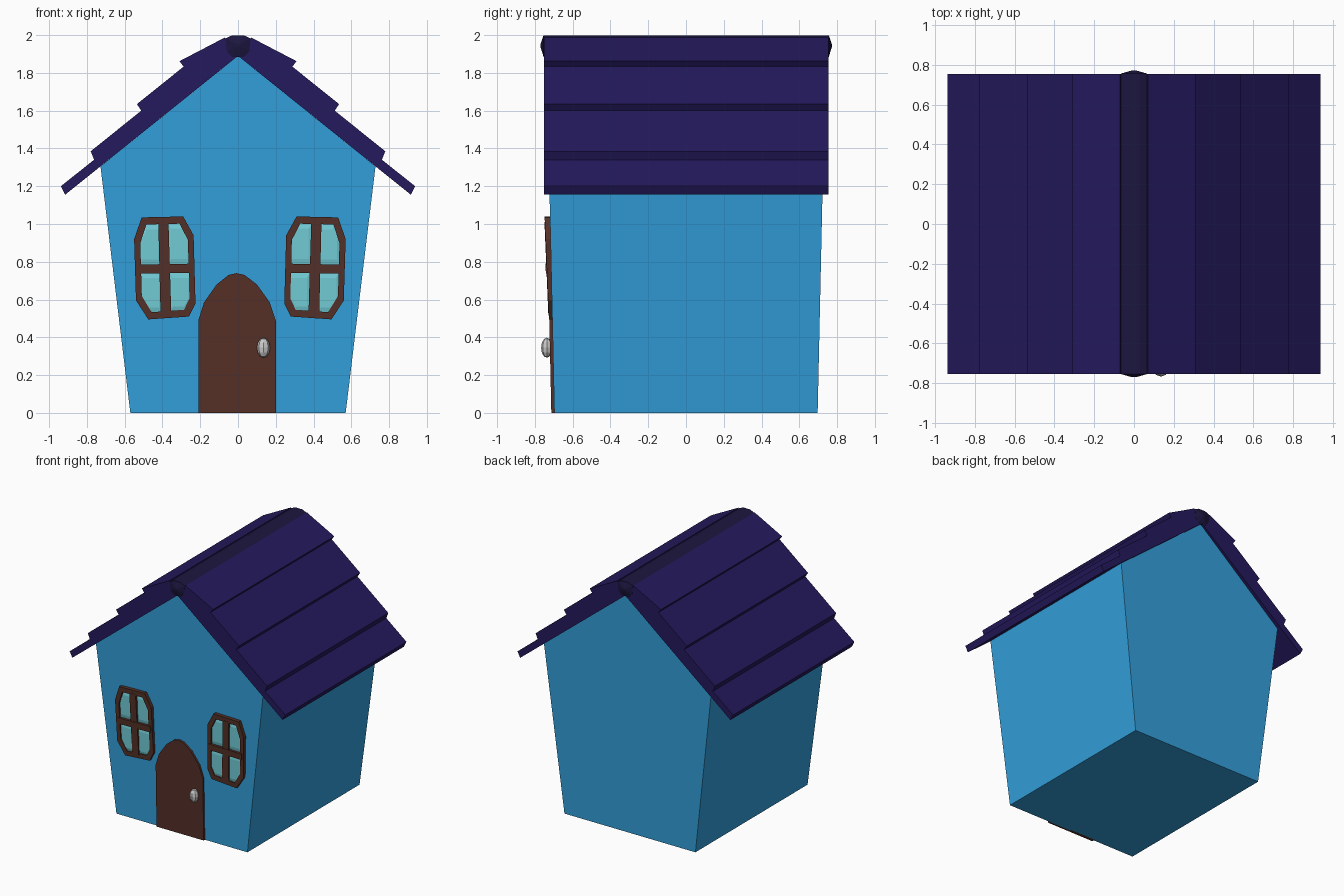
import bpy, bmesh

if "Cube" in bpy.data.objects:
    bpy.data.objects.remove(bpy.data.objects["Cube"])


def material(name, rgb):
    m = bpy.data.materials.new(name)
    m.diffuse_color = (*rgb, 1)
    m.use_nodes = True
    m.node_tree.nodes["Principled BSDF"].inputs["Base Color"].default_value = m.diffuse_color
    return m


BLUE = material("wall_blue", (0.033, 0.352, 0.716))
ROOF = material("roof_purple", (0.018, 0.010, 0.110))
CAP = material("ridge_dark", (0.012, 0.008, 0.050))
WOOD = material("wood_brown", (0.091, 0.030, 0.021))
GLASS = material("glass", (0.170, 0.610, 0.680))


def loft(name, loops, mat, close=False):
    """Skin successive loops of 3D points; cap both ends, or join them into a ring."""
    bm = bmesh.new()
    rows = [[bm.verts.new(p) for p in loop] for loop in loops]
    n = len(rows[0])
    pairs = list(zip(rows, rows[1:])) + ([(rows[-1], rows[0])] if close else [])
    for a, b in pairs:
        for i in range(n):
            j = (i + 1) % n
            bm.faces.new((a[i], a[j], b[j], b[i]))
    if not close:
        bm.faces.new(rows[0])
        bm.faces.new(rows[-1])
    bmesh.ops.recalc_face_normals(bm, faces=bm.faces)
    mesh = bpy.data.meshes.new(name)
    bm.to_mesh(mesh)
    bm.free()
    ob = bpy.data.objects.new(name, mesh)
    bpy.context.collection.objects.link(ob)
    if mat:
        mesh.materials.append(mat)
    return ob


def wall_y(z):
    return -0.697 - 0.022 * z


def on_wall(outline, off, lean=0.0):
    """Place an (x, z) outline on the leaning front wall, pushed out by off."""
    return [(x, wall_y(z) - off - lean * z, z) for x, z in outline]


def scaled(outline, centre, sx, sz):
    cx, cz = centre
    return [(cx + (x - cx) * sx, cz + (z - cz) * sz) for x, z in outline]


# House body: flaring pentagon
body = [(-0.57, 0), (0.57, 0), (0.728, 1.305), (0, 1.89), (-0.728, 1.305)]
front = on_wall(body, 0)
loft("house_body", [front, [(x, -y, z) for x, y, z in front]], BLUE)

# Roof: stepped boards, profile mirrored about the ridge
top = [(0.915, 1.155), (0.938, 1.20), (0.762, 1.34), (0.78, 1.385), (0.512, 1.60),
       (0.535, 1.635), (0.288, 1.833), (0.31, 1.862), (0.07, 1.987), (0.045, 1.93)]
profile = [(0, 1.89)] + top + [(-x, z) for x, z in reversed(top)]
loft("roof_boards", [[(x, y, z) for x, z in profile] for y in (-0.753, 0.755)], ROOF)

# Ridge beam with blunt pointed ends
ridge = [(-0.066, 1.983), (-0.03, 1.999), (0.03, 1.999), (0.066, 1.983),
         (0.06, 1.915), (0.03, 1.885), (-0.03, 1.885), (-0.06, 1.915)]
tip = scaled(ridge, (0, 1.945), 0.15, 0.15)
loft("ridge_beam", [[(x, y, z) for x, z in o] for o, y in
                    ((tip, -0.77), (ridge, -0.754), (ridge, 0.756), (tip, 0.772))], CAP)

# Arched door
arch = [(0.2, 0), (0.2, 0.49), (0.168, 0.585), (0.10, 0.68), (0.035, 0.73), (-0.008, 0.74),
        (-0.05, 0.73), (-0.113, 0.68), (-0.18, 0.585), (-0.21, 0.49), (-0.21, 0)]
loft("door", [on_wall(arch, -0.01), on_wall(arch, 0.016)], WOOD)

# Door knob
bpy.ops.mesh.primitive_uv_sphere_add(segments=8, ring_count=6, radius=1,
                                     location=(0.135, -0.737, 0.345))
knob = bpy.context.object
knob.name = "door_knob"
knob.scale = (0.035, 0.03, 0.053)

# Windows: octagonal frame, crossbars and bevelled panes; the right one mirrors the left
octagon = [(-0.51, 1.035), (-0.29, 1.04), (-0.235, 0.94), (-0.225, 0.58),
           (-0.26, 0.51), (-0.475, 0.495), (-0.54, 0.595), (-0.55, 0.92)]
centre = (-0.386, 0.766)
upright = [(-0.422, 1.01), (-0.368, 1.01), (-0.353, 0.52), (-0.41, 0.52)]
crossbar = [(-0.53, 0.785), (-0.245, 0.79), (-0.24, 0.742), (-0.53, 0.737)]


def pane(x0, x1, z0, z1):
    # pane with its outer corner clipped by the frame
    return [(x0, z0), (x1, z0), (x1, z1 + (z0 - z1) * 0.28), (x1 + (x0 - x1) * 0.3, z1), (x0, z1)]


panes = [pane(-0.395, -0.53, 0.766, 1.01), pane(-0.385, -0.24, 0.766, 1.015),
         pane(-0.39, -0.525, 0.76, 0.52), pane(-0.375, -0.235, 0.76, 0.525)]

for side in ("left", "right"):
    def place(outline, off, lean=0.0):
        if side == "right":
            outline = [(0.02 - x, z) for x, z in outline]
        return on_wall(outline, off, lean)

    inner = scaled(octagon, centre, 0.80, 0.86)
    loft(f"window_frame_{side}", [place(octagon, -0.01), place(octagon, 0.008, 0.02),
                                  place(inner, 0.008, 0.02), place(inner, -0.01)], WOOD, close=True)
    for name, bar, off in (("upright", upright, 0.010), ("crossbar", crossbar, 0.014)):
        loft(f"window_{name}_{side}", [place(bar, -0.01), place(bar, off, 0.02)], WOOD)
    for i, p in enumerate(panes):
        c = (sum(x for x, z in p) / 5, sum(z for x, z in p) / 5)
        loft(f"window_pane_{side}_{i + 1}", [place(p, -0.01), place(p, 0.006),
                                             place(scaled(p, c, 0.6, 0.65), 0.015)], GLASS)
